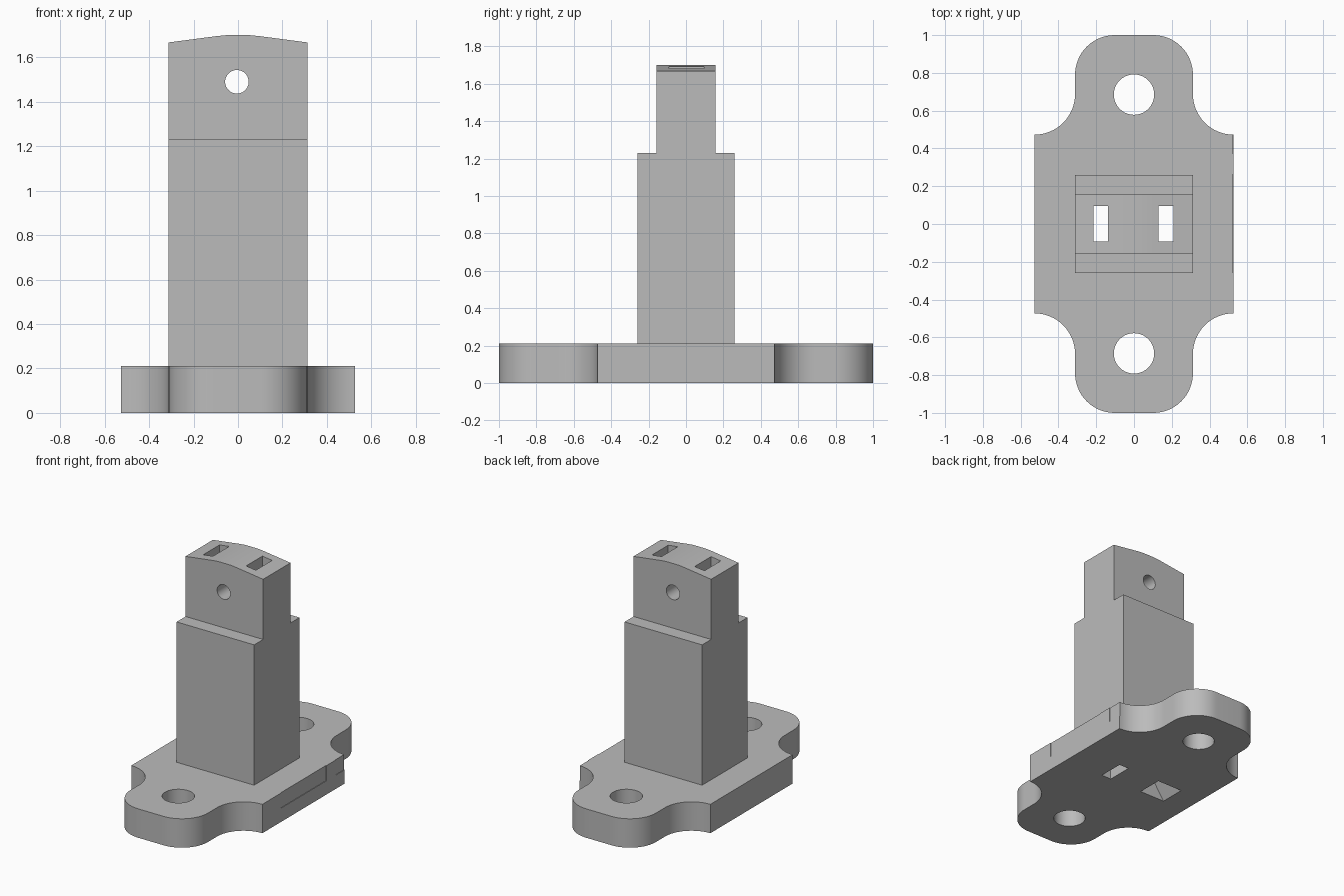
import bpy, math
from mathutils import Matrix, Vector

cube = bpy.data.objects.get("Cube")
if cube:
    bpy.data.objects.remove(cube, do_unlink=True)

grey = bpy.data.materials.new("plain_grey")
grey.use_nodes = True
COLOUR = (0.5, 0.5, 0.5, 1)
grey.diffuse_color = COLOUR
grey.node_tree.nodes["Principled BSDF"].inputs["Base Color"].default_value = COLOUR


def prism(name, points, lo, hi, axis="z"):
    """Extrude a closed 2D profile between lo and hi along an axis."""
    place = {"x": lambda a, b, t: (t, a, b),
             "y": lambda a, b, t: (a, t, b),
             "z": lambda a, b, t: (a, b, t)}[axis]
    n = len(points)
    verts = [place(a, b, t) for t in (lo, hi) for a, b in points]
    faces = [list(range(n))[::-1], list(range(n, 2 * n))]
    faces += [[i, (i + 1) % n, n + (i + 1) % n, n + i] for i in range(n)]
    if axis == "y":
        faces = [f[::-1] for f in faces]
    mesh = bpy.data.meshes.new(name)
    mesh.from_pydata(verts, [], faces)
    mesh.materials.append(grey)
    obj = bpy.data.objects.new(name, mesh)
    bpy.context.collection.objects.link(obj)
    return obj


def arc(cx, cy, r, start, end, steps=16):
    angles = [math.radians(start + (end - start) * i / steps) for i in range(steps + 1)]
    return [(cx + r * math.cos(a), cy + r * math.sin(a)) for a in angles]


def circle(cx, cy, r):
    return arc(cx, cy, r, 0, 360, 40)[:-1]


def rect(x0, x1, y0, y1):
    return [(x0, y0), (x1, y0), (x1, y1), (x0, y1)]


def combine(obj, other, operation):
    """Apply a boolean and discard the helper."""
    mod = obj.modifiers.new("combine", "BOOLEAN")
    mod.operation, mod.solver, mod.object = operation, "EXACT", other
    bpy.context.view_layer.objects.active = obj
    bpy.ops.object.modifier_apply(modifier=mod.name)
    bpy.data.objects.remove(other, do_unlink=True)


# Flanged base: scooped shoulders leading to rounded ears
BASE_X, EAR_X, SHOULDER, BASE_Z = 0.527, 0.312, 0.473, 0.21
r = BASE_X - EAR_X
quarter = arc(BASE_X, SHOULDER + r, r, 270, 180)
quarter += arc(EAR_X - 0.21, 0.79, 0.21, 0, 90)
half = quarter + [(-x, y) for x, y in reversed(quarter)]
outline = half + [(-x, -y) for x, y in half]
bracket = prism("mounting_bracket", outline, 0, BASE_Z)

# Stepped upright with a gently crowned top
side = [(0.26, 0.1), (0.26, 1.23), (0.157, 1.23), (0.157, 1.8)]
upright = prism("upright", [(-y, z) for y, z in side] + side[::-1],
                -EAR_X, EAR_X, "x")
crown = [(0.4, 1.655), (0.312, 1.667), (0.1, 1.695), (0.05, 1.7)]
crown_profile = [(-0.4, 0), (0.4, 0)] + crown + [(-x, z) for x, z in crown[::-1]]
combine(upright, prism("crown_cutter", crown_profile, -0.5, 0.5, "y"), "INTERSECT")
combine(bracket, upright, "UNION")

# Bolt holes in the ears and the cross hole near the top
for y in (-0.685, 0.685):
    combine(bracket, prism("bolt_cutter", circle(0, y, 0.107), -0.1, 0.4), "DIFFERENCE")
combine(bracket, prism("pin_cutter", circle(-0.005, 1.49, 0.053), -0.5, 0.5, "y"),
        "DIFFERENCE")

# Twin vertical slots, the one on the right flaring out at the bottom
combine(bracket, prism("slot_cutter", rect(0.13, 0.208, -0.092, 0.095), -0.1, 1.9),
        "DIFFERENCE")
flared = [(-0.137, -0.1), (-0.137, 1.9), (-0.215, 1.9), (-0.215, 0.18),
          (-0.34, 0), (-0.34, -0.1)]
combine(bracket, prism("flared_slot_cutter", flared, -0.092, 0.095, "y"), "DIFFERENCE")

# Shallow relief on the left edge of the base
for y0, y1 in ((-0.26, 0.265), (0.37, 0.6)):
    combine(bracket, prism("relief_cutter", rect(0.523, 0.6, y0, y1), 0.1, 0.3),
            "DIFFERENCE")

bpy.ops.object.select_all(action="DESELECT")
bracket.select_set(True)
bpy.context.view_layer.objects.active = bracket
bpy.ops.object.shade_smooth_by_angle(angle=math.radians(25))
